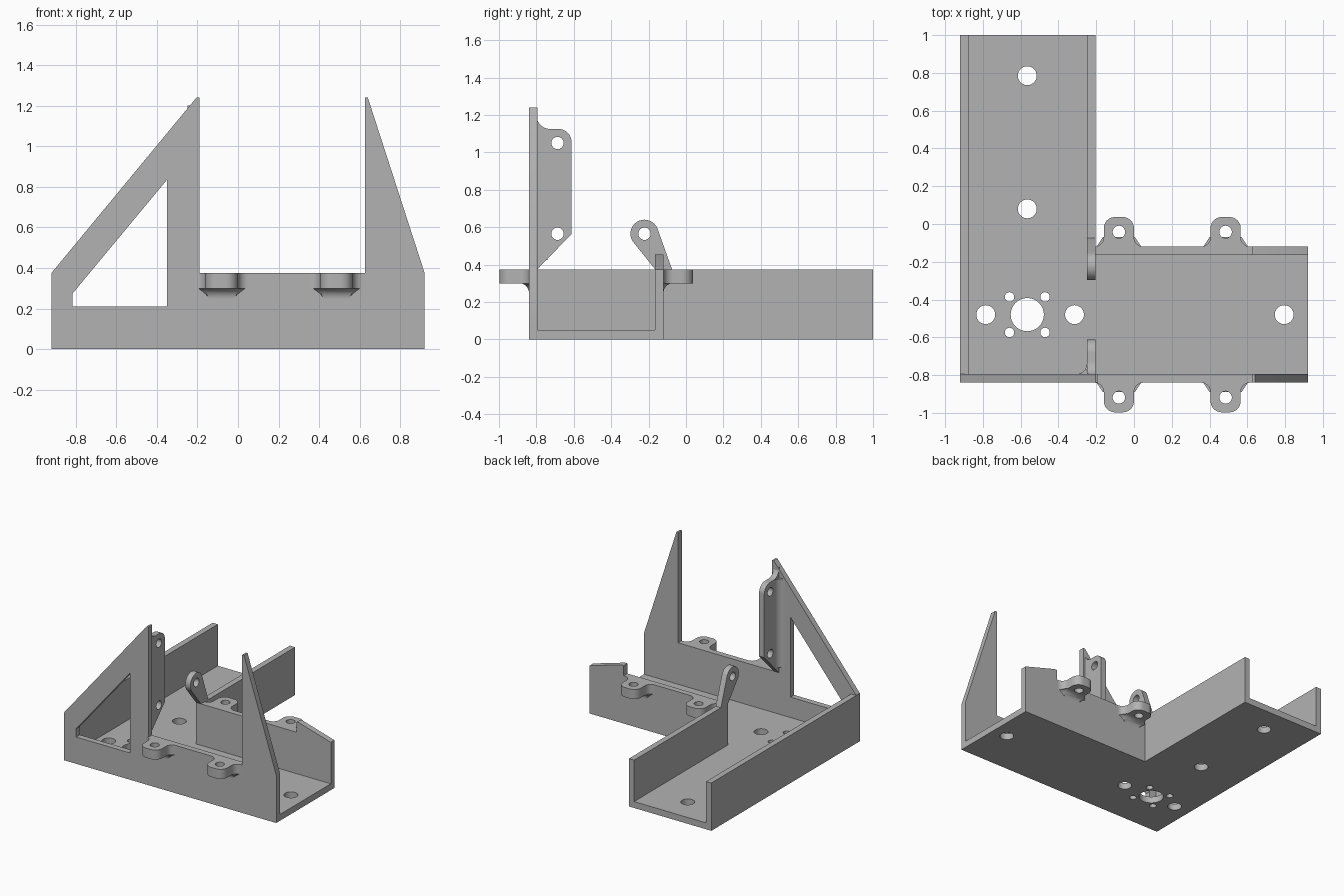
import bpy, bmesh
from math import cos, sin, radians

cube = bpy.data.objects.get("Cube")
if cube:
    bpy.data.objects.remove(cube)

grey = bpy.data.materials.new("plain grey")
grey.use_nodes = True
grey.diffuse_color = (0.45, 0.45, 0.45, 1)
grey.node_tree.nodes["Principled BSDF"].inputs["Base Color"].default_value = grey.diffuse_color

W = 0.045               # wall thickness
TOP = 0.375             # wall height
FLOOR = 0.05
LEFT, RIGHT = -0.92, 0.92
FRONT, BACK = -0.84, -0.12
INNER = -0.205          # outer face of the inner wall
parts = []


def arc(u, v, r, start, end, n=10):
    """Points on a circular arc, angles in degrees."""
    step = (end - start) / n
    return [(u + r * cos(radians(start + i * step)),
             v + r * sin(radians(start + i * step))) for i in range(n + 1)]


def hole(u, v, r):
    return arc(u, v, r, 0, 360, 32)[:-1]


def finish(name, bm):
    """Store a bmesh as a grey object."""
    bmesh.ops.remove_doubles(bm, verts=bm.verts, dist=1e-5)
    bmesh.ops.recalc_face_normals(bm, faces=bm.faces)
    mesh = bpy.data.meshes.new(name)
    bm.to_mesh(mesh)
    bm.free()
    mesh.materials.append(grey)
    obj = bpy.data.objects.new(name, mesh)
    bpy.context.collection.objects.link(obj)
    parts.append(obj)
    return obj


def plate(name, axis, lo, hi, outline, holes=()):
    """Extrude a flat outline with holes along an axis, from lo to hi."""
    curve = bpy.data.curves.new(name + "_outline", 'CURVE')
    curve.dimensions = '2D'
    curve.fill_mode = 'BOTH'
    curve.extrude = (hi - lo) / 2
    for loop in [outline, *holes]:
        spline = curve.splines.new('POLY')
        spline.points.add(len(loop) - 1)
        for point, (u, v) in zip(spline.points, loop):
            point.co = (u, v, 0, 1)
        spline.use_cyclic_u = True
    temp = bpy.data.objects.new(name + "_outline", curve)
    bpy.context.collection.objects.link(temp)
    mesh = bpy.data.meshes.new_from_object(
        temp.evaluated_get(bpy.context.evaluated_depsgraph_get()))
    bm = bmesh.new()
    bm.from_mesh(mesh)
    bpy.data.objects.remove(temp)
    bpy.data.curves.remove(curve)
    bpy.data.meshes.remove(mesh)
    for vert in bm.verts:
        u, v, w = vert.co
        w += (lo + hi) / 2
        vert.co = {'x': (w, u, v), 'y': (u, w, v), 'z': (u, v, w)}[axis]
    return finish(name, bm)


def rect(u0, v0, u1, v1):
    return [(u0, v0), (u1, v0), (u1, v1), (u0, v1)]


# L-shaped floor with mounting holes
HUB_X, HUB_Y = -0.565, -0.48
floor_holes = [hole(HUB_X, HUB_Y, 0.088)]
floor_holes += [hole(x, y, 0.05) for x, y in
                [(HUB_X, 0.785), (HUB_X, 0.08), (-0.785, HUB_Y), (-0.315, HUB_Y), (0.795, HUB_Y)]]
floor_holes += [hole(HUB_X + 0.094 * i, HUB_Y + 0.094 * j, 0.025) for i in (-1, 1) for j in (-1, 1)]
plate("floor", 'z', 0, FLOOR,
      [(LEFT, FRONT), (RIGHT, FRONT), (RIGHT, BACK), (INNER, BACK), (INNER, 1), (LEFT, 1)], floor_holes)

# Long side walls of the channel
plate("outer_side_wall", 'x', LEFT, LEFT + W, rect(FRONT + W, FLOOR, 1, TOP))
plate("inner_side_wall", 'x', INNER - W, INNER, rect(BACK - W, FLOOR, 1, TOP))

# Front wall with two tall fins and a cut-out
plate("front_wall", 'y', FRONT, FRONT + W,
      [(LEFT, FLOOR), (RIGHT, FLOOR), (RIGHT, TOP), (0.64, 1.24), (0.625, 1.24), (0.625, TOP),
       (-0.19, TOP), (-0.19, 1.24), (-0.205, 1.24), (LEFT, TOP)],
      [[(-0.815, 0.21), (-0.35, 0.21), (-0.35, 0.835), (-0.815, 0.275)]])

# Back wall with a sloping raised end
plate("back_wall", 'y', BACK - W, BACK,
      [(INNER, FLOOR), (RIGHT, FLOOR), (RIGHT, TOP), (0.645, 0.455), (0.625, 0.455),
       (0.625, TOP), (INNER, TOP)])

# Upright flange with two holes behind the tall fin
inside = FRONT + W
plate("upright_flange", 'x', INNER - W, INNER,
      [(inside, TOP), (-0.612, 0.563)] + arc(-0.682, 1.055, 0.07, 0, 90)
      + arc(-0.725, 1.2, 0.075, 270, 180),
      [hole(-0.687, z, 0.033) for z in (0.565, 1.05)])
plate("flange_fillet", 'z', 0.425, 1.12,
      [(INNER - W, inside)] + arc(INNER - W - 0.055, inside + 0.055, 0.055, 0, -90))

# Leaning arm with a rounded, drilled end
plate("leaning_arm", 'x', INNER - W, INNER,
      [(-0.165, TOP), (-0.075, TOP)] + arc(-0.222, 0.565, 0.075, 24, 216, 20),
      [hole(-0.222, 0.565, 0.033)])


def ear(name, x, wall_y, out):
    """Drilled ear sticking out of a wall, with a curved support below."""
    r, half, reach = 0.05, 0.08, 0.157
    side = arc(half + r, r, r, 270, 180) + arc(half - 0.06, reach - 0.06, 0.06, 0, 90)
    outline = side + [(-u, v) for u, v in reversed(side)]
    # the foot is sunk a little into the wall
    outline = [(half + r, -0.02)] + outline + [(-half - r, -0.02)]
    plate(name, 'z', 0.3, TOP, [(x + u, wall_y + out * v) for u, v in outline],
          [hole(x, wall_y + out * 0.078, 0.033)])
    # curved support, widening upwards
    bm = bmesh.new()
    rings = []
    for depth, drop in arc(r, r, r, 180, 90, 8):
        t = drop / r - 1
        at_wall, at_tip = 0.065 + 0.06 * t, 0.065 + 0.02 * t
        z = 0.25 + r * t
        rings.append([bm.verts.new((x + u, wall_y + out * v, z)) for u, v in
                      [(-at_wall, -0.01), (at_wall, -0.01), (at_tip, depth), (-at_tip, depth)]])
    for a, b in zip(rings, rings[1:]):
        for i in range(4):
            j = (i + 1) % 4
            bm.faces.new((a[i], a[j], b[j], b[i]))
    bm.faces.new(rings[0])
    bm.faces.new(rings[-1])
    finish(name + "_support", bm)


# Four ears, a pair on each wall
for place, x in (("right", -0.08), ("left", 0.485)):
    ear("front_ear_" + place, x, FRONT, -1)
    ear("back_ear_" + place, x, BACK, 1)

# Smooth the curved faces only
for obj in bpy.context.view_layer.objects:
    obj.select_set(obj in parts)
bpy.context.view_layer.objects.active = parts[0]
bpy.ops.object.shade_smooth_by_angle(angle=radians(30))
